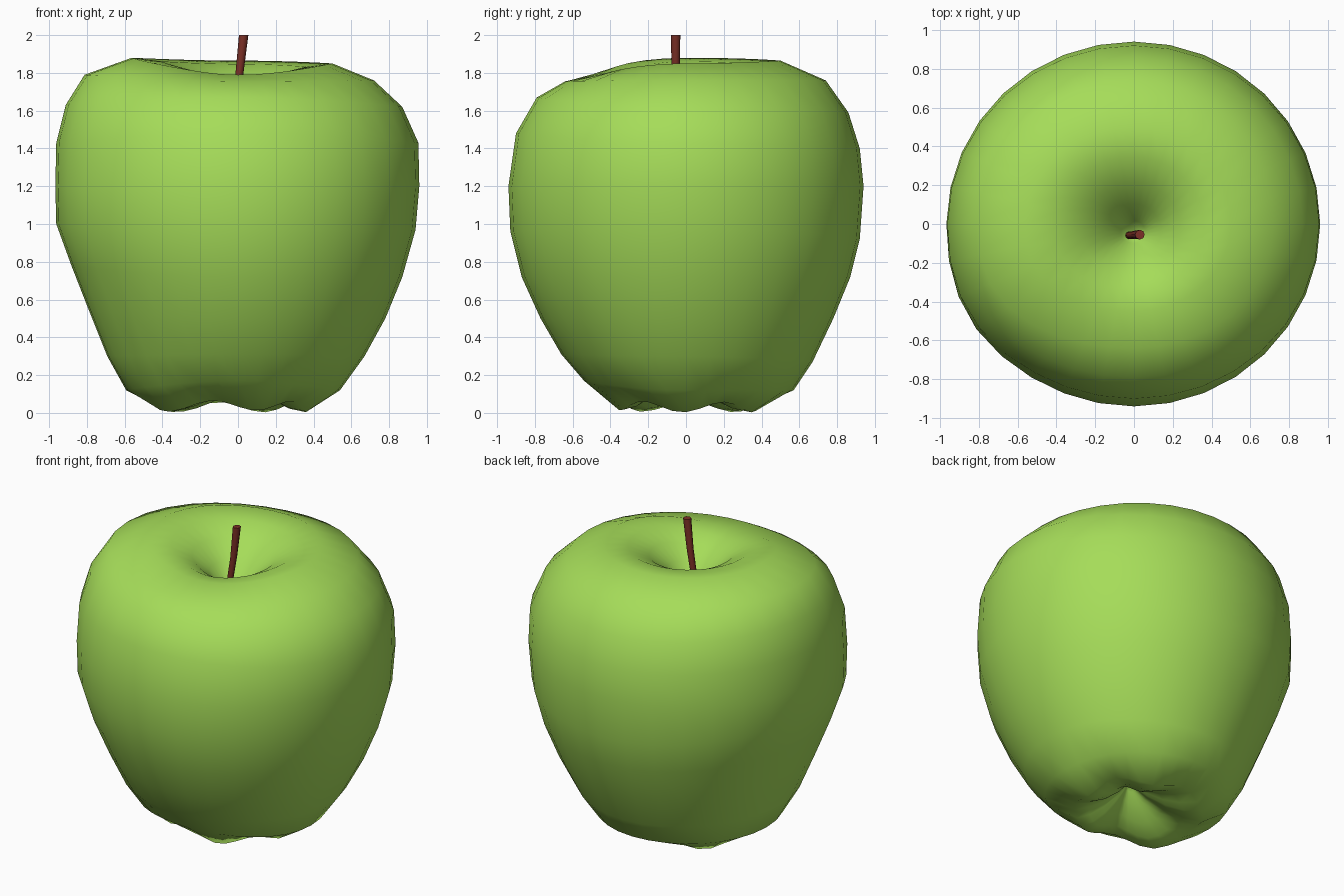
import bpy, bmesh, math
from mathutils import Vector

if "Cube" in bpy.data.objects:
    bpy.data.objects.remove(bpy.data.objects["Cube"])


def loft(name, rings, color, smooth_angle):
    """Skin closed rings of points and cap both ends with a fan."""
    bm = bmesh.new()
    rows = [[bm.verts.new(p) for p in ring] for ring in rings]
    n = len(rows[0])
    for a, b in zip(rows, rows[1:]):
        for i in range(n):
            j = (i + 1) % n
            bm.faces.new((a[i], a[j], b[j], b[i]))
    bm.faces.new(rows[0])
    bm.faces.new(rows[-1])
    bmesh.ops.recalc_face_normals(bm, faces=bm.faces)
    mesh = bpy.data.meshes.new(name)
    bm.to_mesh(mesh)
    bm.free()
    ob = bpy.data.objects.new(name, mesh)
    bpy.context.collection.objects.link(ob)
    mat = bpy.data.materials.new(name + "_colour")
    mat.diffuse_color = color
    mat.use_nodes = True
    mat.node_tree.nodes["Principled BSDF"].inputs["Base Color"].default_value = mat.diffuse_color
    mesh.materials.append(mat)
    bpy.ops.object.select_all(action='DESELECT')
    ob.select_set(True)
    bpy.context.view_layer.objects.active = ob
    bpy.ops.object.shade_smooth_by_angle(angle=math.radians(smooth_angle))
    return ob


# Apple side profiles (radius, height), rim to base: right, back, left, front
PROFILES = [
    [(.50, 1.85), (.72, 1.76), (.87, 1.62), (.955, 1.43), (.96, 1.2), (.94, .97),
     (.87, .72), (.78, .50), (.67, .30), (.54, .12), (.36, .03)],
    [(.50, 1.865), (.74, 1.76), (.86, 1.59), (.92, 1.40), (.94, 1.2), (.92, .92),
     (.87, .72), (.78, .50), (.67, .27), (.57, .12), (.38, .03)],
    [(.56, 1.88), (.81, 1.79), (.91, 1.63), (.96, 1.43), (.965, 1.2), (.96, 1.0),
     (.88, .78), (.79, .55), (.69, .30), (.59, .12), (.44, .03)],
    [(.45, 1.79), (.64, 1.755), (.79, 1.67), (.90, 1.48), (.94, 1.2), (.93, .96),
     (.87, .72), (.77, .50), (.66, .31), (.54, .17), (.36, .04)],
]
SIDES = 32
# Dimple steps: (fraction of rim radius, fraction of depth)
TOP_DIMPLE = [(.02, 1), (.12, .80), (.28, .50), (.48, .23), (.72, .05)]
BASE_DIMPLE = [(.75, .08), (.5, .28), (.25, .6), (.10, .85), (.02, 1)]
TOP_Z, BASE_Z = 1.5, .24
CENTRE_Y = -.05


def side_point(k, a):
    r = z = 0
    for q, prof in enumerate(PROFILES):
        w = max(0, math.cos(a - q * math.pi / 2)) ** 2
        r += w * prof[k][0]
        z += w * prof[k][1]
    if k == 10:                      # five soft lobes under the fruit
        z -= .027 * math.cos(5 * (a - math.radians(69)))
    r += .02 * math.exp(-((a - math.radians(210)) / .35) ** 2)
    return r, z


def ring(k, shrink=1, depth=0, floor=0):
    pts = []
    for i in range(SIDES):
        a = 2 * math.pi * i / SIDES
        r, z = side_point(k, a)
        r *= shrink
        z += (floor - z) * depth
        y = CENTRE_Y * (1 - shrink)
        pts.append((r * math.cos(a), y + r * math.sin(a), z))
    return pts


rings = [ring(0, s, d, TOP_Z) for s, d in TOP_DIMPLE]
rings += [ring(k) for k in range(11)]
rings += [ring(10, s, d, BASE_Z) for s, d in BASE_DIMPLE]
loft("apple_body", rings, (.38, .72, .1, 1), 180)

# Bent stem
path = [(-.03, -.06, 1.47), (-.02, -.058, 1.62), (.008, -.055, 1.80), (.03, -.055, 2.0)]
stem = []
for (x, y, z), r in zip(path, (.02, .019, .021, .025)):
    stem.append([Vector((x + r * math.cos(t * math.pi / 4),
                         y + r * math.sin(t * math.pi / 4), z)) for t in range(8)])
loft("stem", stem, (.2, .03, .02, 1), 50)
